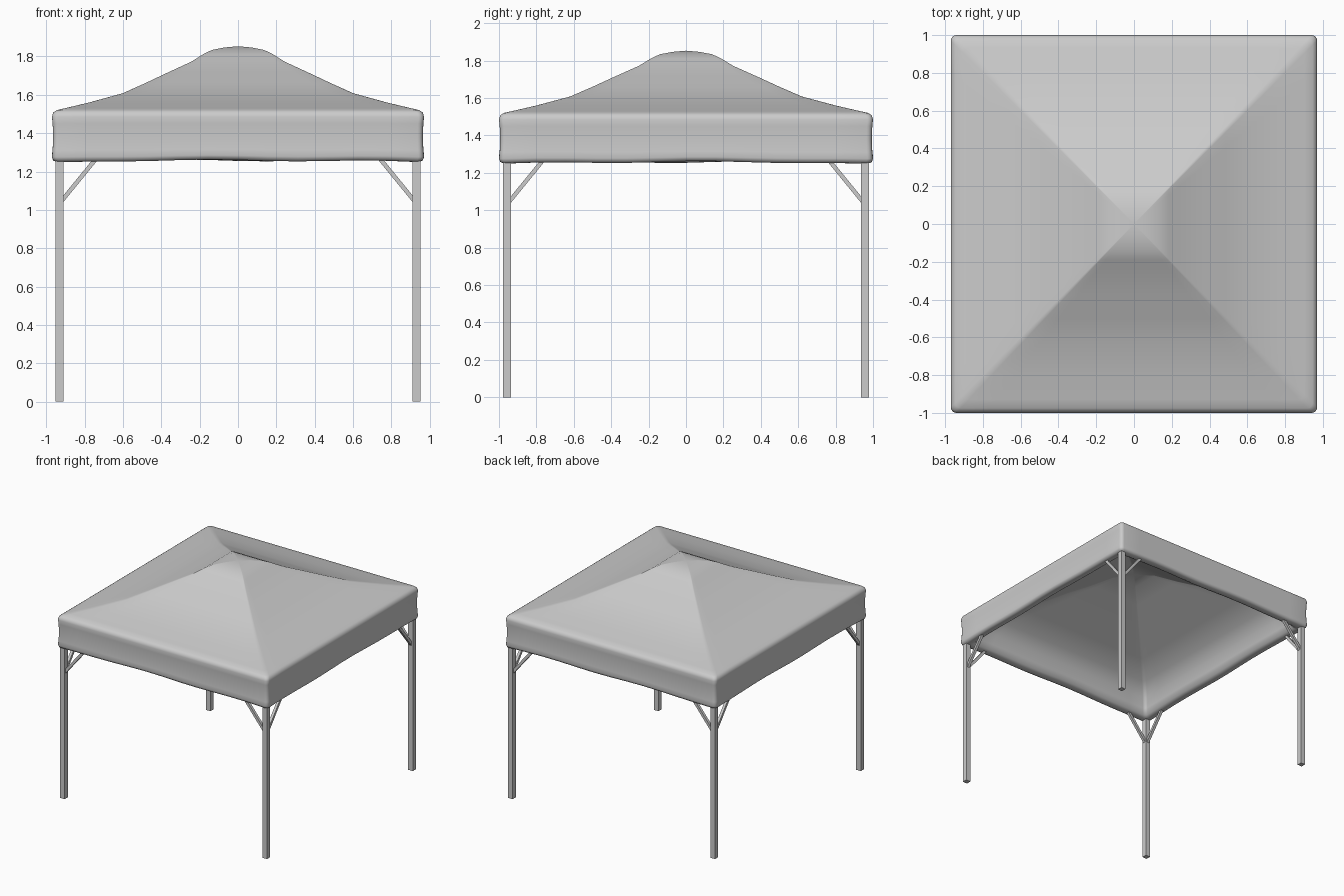
import bpy, bmesh, math
from mathutils import Vector

if "Cube" in bpy.data.objects:
    bpy.data.objects.remove(bpy.data.objects["Cube"])

HX, HY = 0.97, 1.0          # canopy half sizes
LX, LY = 0.93, 0.957        # leg centres


def make_object(name, bm, smooth=None):
    bmesh.ops.recalc_face_normals(bm, faces=bm.faces)
    me = bpy.data.meshes.new(name)
    bm.to_mesh(me)
    bm.free()
    ob = bpy.data.objects.new(name, me)
    bpy.context.collection.objects.link(ob)
    if smooth:
        bpy.ops.object.select_all(action='DESELECT')
        ob.select_set(True)
        bpy.context.view_layer.objects.active = ob
        bpy.ops.object.shade_smooth_by_angle(angle=math.radians(smooth))
    return ob


def unit_ring(r=0.03, n=12, c=4):
    """Rounded square of half size 1, counter-clockwise."""
    side = []
    for i in range(1, n):
        side.append((1, (1 - r) * (-1 + 2 * i / n)))
    for i in range(c + 1):
        a = math.pi / 2 * i / c
        side.append((1 - r + r * math.cos(a), 1 - r + r * math.sin(a)))
    pts = []
    for k in range(4):
        for x, y in side:
            for _ in range(k):
                x, y = -y, x
            pts.append((x, y))
    return pts


def beam(bm, a, b, w):
    """Square bar from a to b."""
    a, b = Vector(a), Vector(b)
    d = b - a
    res = bmesh.ops.create_cube(bm, size=1)
    q = d.to_track_quat('Z', 'Y')
    for v in res['verts']:
        p = Vector((v.co.x * w, v.co.y * w, v.co.z * d.length))
        v.co = (a + b) / 2 + q @ p


# Canopy: square rings swept from inner peak, round the hem, up to outer peak
profile = [
    (0.12, 1.80), (0.25, 1.735), (0.38, 1.68), (0.50, 1.62), (0.64, 1.56),
    (0.80, 1.48), (0.88, 1.39), (0.90, 1.31), (0.92, 1.262), (0.945, 1.25),
    (0.975, 1.249), (0.993, 1.257), (1.0, 1.275), (0.996, 1.31), (0.994, 1.38),
    (0.996, 1.45), (1.0, 1.485), (0.993, 1.507), (0.975, 1.52), (0.93, 1.53),
    (0.80, 1.56), (0.62, 1.608), (0.50, 1.66), (0.38, 1.715), (0.25, 1.773),
    (0.19, 1.81), (0.14, 1.834), (0.07, 1.847)]
ring = unit_ring()
bm = bmesh.new()
rows = []
for s, z in profile:
    hem = max(0.0, 1 - abs(z - 1.25) / 0.1) if s > 0.85 else 0.0
    row = []
    for u, v in ring:
        t = min(abs(u), abs(v))
        ang = math.atan2(v, u)
        wave = hem * (1 - t ** 4) * (0.009 + 0.005 * math.sin(7 * ang + 1))
        row.append(bm.verts.new((u * s * HX, v * s * HY, z + wave)))
    rows.append(row)
n = len(ring)
for r0, r1 in zip(rows, rows[1:]):
    for i in range(n):
        j = (i + 1) % n
        bm.faces.new((r0[i], r0[j], r1[j], r1[i]))
for row, z in ((rows[0], 1.82), (rows[-1], 1.853)):
    tip = bm.verts.new((0, 0, z))
    for i in range(n):
        bm.faces.new((row[i], row[(i + 1) % n], tip))
make_object("canopy", bm, 50)

# Legs with two diagonal braces each
for sx, xn in ((-1, "left"), (1, "right")):
    for sy, yn in ((-1, "front"), (1, "back")):
        bm = bmesh.new()
        beam(bm, (sx * LX, sy * LY, 0), (sx * LX, sy * LY, 1.27), 0.042)
        make_object(f"{yn}_{xn}_leg", bm)
        bm = bmesh.new()
        beam(bm, (sx * 0.925, sy * LY, 1.04), (sx * 0.725, sy * LY, 1.285), 0.022)
        beam(bm, (sx * LX, sy * 0.95, 1.04), (sx * LX, sy * 0.75, 1.285), 0.022)
        make_object(f"{yn}_{xn}_braces", bm)
